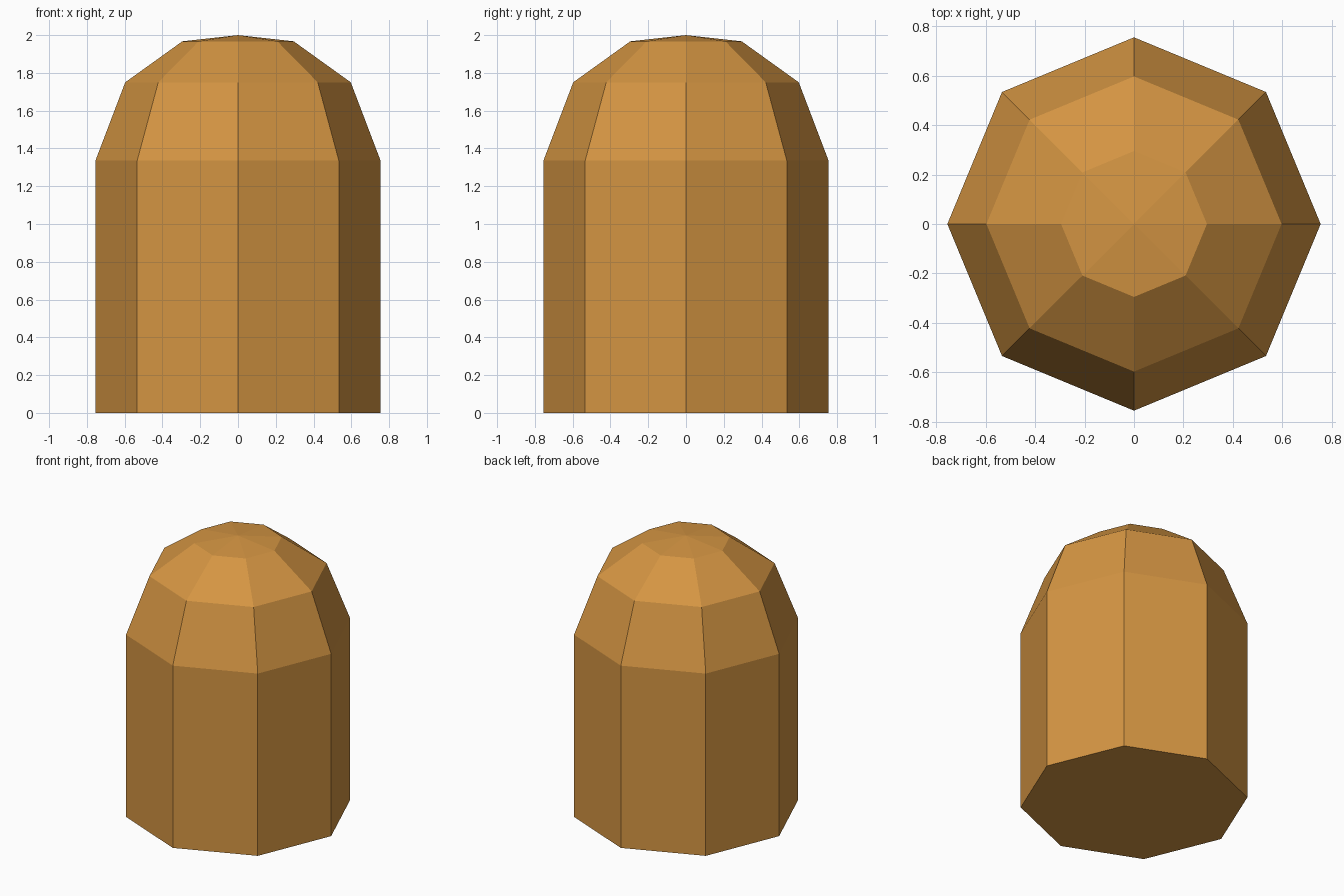
import bpy, bmesh, math

if "Cube" in bpy.data.objects:
    bpy.data.objects.remove(bpy.data.objects["Cube"])

SIDES = 8
# (radius, height) of each ring, bottom to top
PROFILE = [(0.755, 0.0), (0.755, 1.335), (0.597, 1.75), (0.295, 1.967)]
TOP = 2.0

mat = bpy.data.materials.new("warm_ochre")
mat.diffuse_color = (0.66, 0.30, 0.055, 1)
mat.use_nodes = True
mat.node_tree.nodes["Principled BSDF"].inputs["Base Color"].default_value = mat.diffuse_color

# Eight-sided column with a faceted domed cap
bm = bmesh.new()
rings = [[bm.verts.new((r * math.cos(math.tau * i / SIDES),
                        r * math.sin(math.tau * i / SIDES), z))
          for i in range(SIDES)] for r, z in PROFILE]
apex = bm.verts.new((0, 0, TOP))
bm.faces.new(rings[0][::-1])
for i in range(SIDES):
    j = (i + 1) % SIDES
    for lo, hi in zip(rings, rings[1:]):
        bm.faces.new((lo[i], lo[j], hi[j], hi[i]))
    bm.faces.new((rings[-1][i], rings[-1][j], apex))
bmesh.ops.recalc_face_normals(bm, faces=bm.faces)

mesh = bpy.data.meshes.new("domed_column")
bm.to_mesh(mesh)
bm.free()
mesh.materials.append(mat)
bpy.context.collection.objects.link(bpy.data.objects.new("domed_column", mesh))
